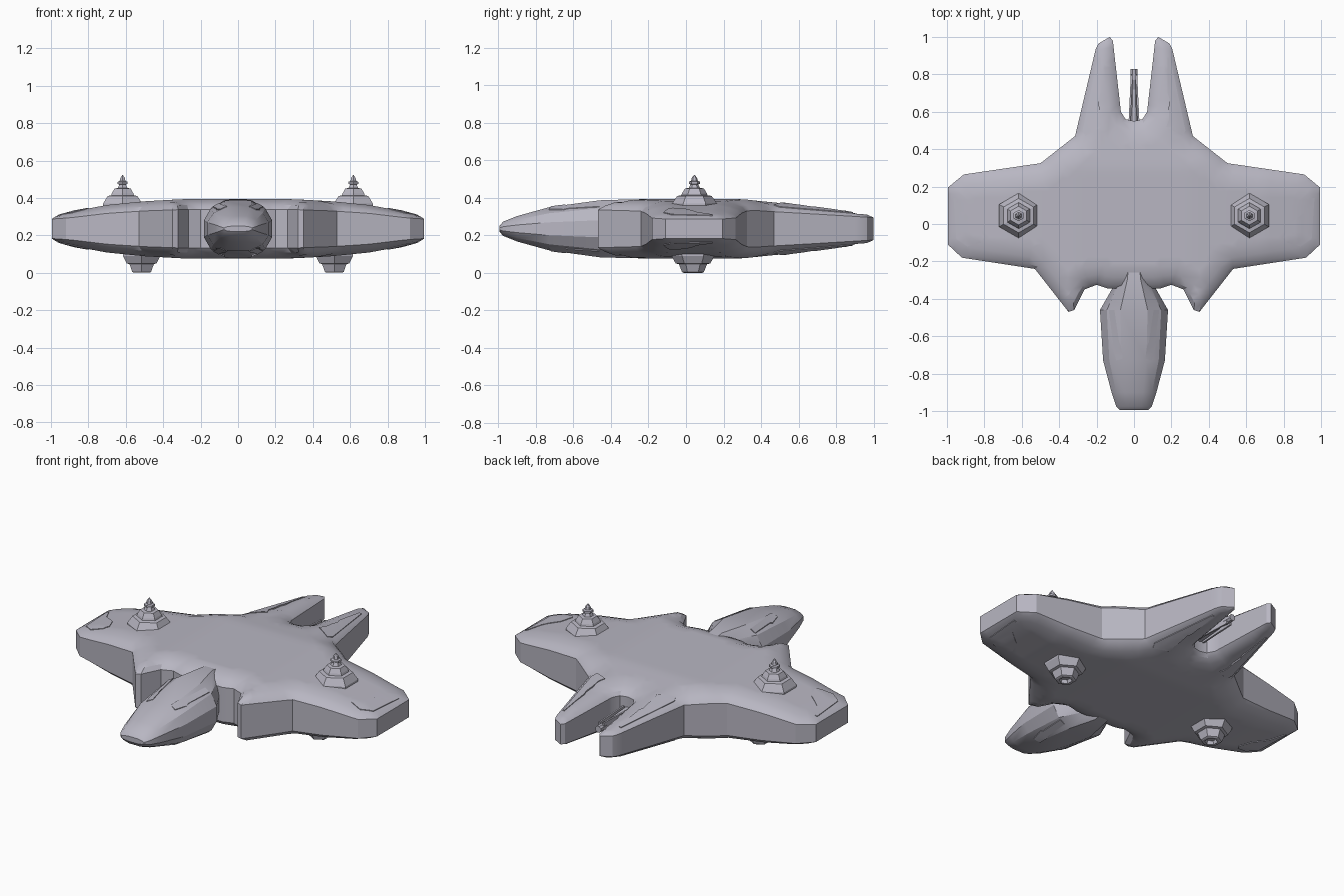
import bpy, bmesh, math
from mathutils import Vector
from mathutils.geometry import delaunay_2d_cdt, intersect_point_line

if "Cube" in bpy.data.objects:
    bpy.data.objects.remove(bpy.data.objects["Cube"])

MID = 0.235  # height of the hull's centre plane

paint = bpy.data.materials.new("lavender_grey")
paint.use_nodes = True
paint.diffuse_color = (0.48, 0.47, 0.54, 1)
paint.node_tree.nodes["Principled BSDF"].inputs["Base Color"].default_value = paint.diffuse_color


def lerp(table, t):
    """Piecewise linear lookup in (position, value) pairs."""
    for (a, u), (b, v) in zip(table, table[1:]):
        if t <= b:
            return u + (v - u) * max(0, t - a) / (b - a)
    return table[-1][1]


def finish(bm, name, smooth=True):
    bmesh.ops.recalc_face_normals(bm, faces=bm.faces)
    mesh = bpy.data.meshes.new(name)
    bm.to_mesh(mesh)
    bm.free()
    mesh.materials.append(paint)
    ob = bpy.data.objects.new(name, mesh)
    bpy.context.collection.objects.link(ob)
    if smooth:
        bpy.ops.object.select_all(action='DESELECT')
        ob.select_set(True)
        bpy.context.view_layer.objects.active = ob
        bpy.ops.object.shade_smooth_by_angle(angle=math.radians(28))
    return ob


def loft(name, rings, smooth=False):
    """Skin a row of closed rings and cap both ends."""
    bm = bmesh.new()
    rows = [[bm.verts.new(p) for p in ring] for ring in rings]
    n = len(rows[0])
    for a, b in zip(rows, rows[1:]):
        for i in range(n):
            j = (i + 1) % n
            bm.faces.new((a[i], a[j], b[j], b[i]))
    bm.faces.new(rows[0])
    bm.faces.new(rows[-1])
    return finish(bm, name, smooth)


def distance(p, outline):
    best = 9
    for a, b in zip(outline, outline[1:] + outline[:1]):
        q, t = intersect_point_line(p, a, b)
        q = a.lerp(b, min(1, max(0, t)))
        best = min(best, (p - q.to_2d()).length)
    return best


def slab(name, outline, top, bottom, step, insets=()):
    """Solid between two height functions inside a plan outline."""
    outline = [Vector(p) for p in outline]
    pairs = list(zip(outline, outline[1:] + outline[:1]))
    if sum(a.cross(b) for a, b in pairs) < 0:
        outline.reverse()
        pairs = list(zip(outline, outline[1:] + outline[:1]))
    rim, extra = [], []
    for a, b in pairs:
        n = max(1, round((b - a).length / step))
        normal = Vector((a.y - b.y, b.x - a.x)).normalized()
        for i in range(n):
            p = a.lerp(b, i / n)
            rim.append(p)
            extra += [(p + normal * d, d - 0.002) for d in insets]
    clear = max(insets, default=0) + step * 0.6
    size = int(1 / step) + 1
    extra += [(Vector((i * step, j * step)), clear)
              for i in range(-size, size + 1) for j in range(-size, size + 1)]
    lo = Vector((min(p.x for p in rim), min(p.y for p in rim)))
    hi = Vector((max(p.x for p in rim), max(p.y for p in rim)))
    inner = [p for p, d in extra if lo.x < p.x < hi.x and lo.y < p.y < hi.y
             and distance(p, outline) >= d]
    pts, _, tris, *_ = delaunay_2d_cdt(rim + inner, [], [list(range(len(rim)))], 1, 1e-5)
    bm = bmesh.new()
    up = [bm.verts.new((p.x, p.y, top(p))) for p in pts]
    down = [bm.verts.new((p.x, p.y, bottom(p))) for p in pts]
    used = {}
    for t in tris:
        bm.faces.new([up[i] for i in t])
        bm.faces.new([down[i] for i in reversed(t)])
        for i, j in zip(t, list(t[1:]) + [t[0]]):
            used.setdefault(frozenset((i, j)), []).append((i, j))
    for edge in used.values():
        if len(edge) == 1:
            i, j = edge[0]
            bm.faces.new((up[j], up[i], down[i], down[j]))
    bmesh.ops.delete(bm, geom=[v for v in bm.verts if not v.link_faces], context='VERTS')
    return finish(bm, name)


# Hull: prongs at the back, stub wings at the sides, claws at the front
half = [(0, 0.55), (0.045, 0.56), (0.07, 0.6), (0.113, 0.98), (0.13, 1), (0.19, 0.965),
        (0.205, 0.935), (0.315, 0.47), (0.5, 0.325), (0.91, 0.265), (0.995, 0.195),
        (0.995, -0.11), (0.92, -0.18), (0.53, -0.24), (0.35, -0.47), (0.32, -0.46),
        (0.265, -0.35), (0.2, -0.325), (0.14, -0.345)]
HULL = [Vector(p) for p in half + [(-x, y) for x, y in reversed(half) if x > 0]]
across = [(0.3, 0.158), (0.5, 0.147), (0.7, 0.127), (0.9, 0.09), (1, 0.08)]
along = [(0.3, 0.158), (0.45, 0.142), (0.7, 0.12), (1, 0.092)]
edge_profile = [(0, 0.65), (0.02, 0.8), (0.06, 0.91), (0.11, 1)]


def hull_half(p):
    size = min(lerp(across, abs(p.x)), lerp(along, p.y))
    return size * lerp(edge_profile, distance(p, HULL))


slab("hull", HULL, lambda p: MID + hull_half(p), lambda p: MID - hull_half(p),
     0.035, (0.02, 0.06, 0.11))

# Nose: twelve-sided sections, (y, half width, half height)
nose = [(-0.995, 0.075, 0.015), (-0.975, 0.095, 0.038), (-0.9, 0.12, 0.068),
        (-0.73, 0.165, 0.115), (-0.46, 0.182, 0.152), (-0.29, 0.085, 0.157),
        (-0.1, 0.07, 0.12)]
quarter = [(1, 0.3), (0.8, 0.72), (0.4, 1)]
upper = quarter + [(-x, z) for x, z in reversed(quarter)]
section = upper + [(-x, -z) for x, z in upper]
loft("nose", [[(x * w, y, MID + z * h) for x, z in section] for y, w, h in nose], True)


def nose_half(p):
    w = lerp([(y, w) for y, w, h in nose], p.y)
    h = lerp([(y, h) for y, w, h in nose], p.y)
    return h * lerp([(0.4, 1), (0.8, 0.72), (1, 0.3)], abs(p.x) / w)


# Thin surface plates, on both sides, above and below
plates = {
    "nose_plate": (nose_half, [(0.105, -0.46), (0.135, -0.46), (0.113, -0.63), (0.118, -0.65),
                               (0.095, -0.73), (0.06, -0.72), (0.07, -0.65), (0.08, -0.63)]),
    "wing_plate": (hull_half, [(0.965, 0.14), (0.95, 0.14), (0.91, 0.06), (0.83, 0),
                               (0.8, -0.07), (0.82, -0.1), (0.89, -0.12), (0.95, -0.08)]),
    "prong_plate": (hull_half, [(0.18, 0.89), (0.193, 0.89), (0.275, 0.5), (0.26, 0.47),
                                (0.172, 0.52), (0.188, 0.56), (0.185, 0.62), (0.19, 0.67),
                                (0.18, 0.7)]),
}
for name, (height, shape) in plates.items():
    for side, s in (("left", 1), ("right", -1)):
        for face, k in (("top", 1), ("bottom", -1)):
            slab(f"{name}_{side}_{face}", [(s * x, y) for x, y in shape],
                 lambda p: MID + k * (height(p) + 0.004),
                 lambda p: MID + k * (height(p) - 0.004), 0.02)


def turret(name, x, y, profile):
    """Stepped hexagonal tower from (radius, z) pairs."""
    corners = [math.radians(90 + 60 * i) for i in range(6)]
    loft(name, [[(x + r * math.cos(a), y + r * math.sin(a), z) for a in corners]
                for r, z in profile])


upper_tower = [(0.12, 0.32), (0.12, 0.37), (0.092, 0.41), (0.07, 0.414), (0.066, 0.425),
               (0.05, 0.45), (0.03, 0.453), (0.02, 0.472), (0.03, 0.474), (0.03, 0.486),
               (0.018, 0.49), (0.014, 0.507), (0.002, 0.522)]
lower_tower = [(0.115, 0.14), (0.115, 0.09), (0.092, 0.05), (0.075, 0.046), (0.058, 0.004),
               (0.05, 0), (0.036, 0), (0.03, 0.02)]
for side, s in (("left", 1), ("right", -1)):
    turret("upper_turret_" + side, s * 0.617, 0.045, upper_tower)
    turret("lower_turret_" + side, s * 0.515, 0.037, lower_tower)

# Tail gun between the prongs
gun = [(0.5, 0.03), (0.6, 0.026), (0.74, 0.016), (0.77, 0.015), (0.77, 0.02), (0.83, 0.02)]
ring = [math.radians(22.5 + 45 * i) for i in range(8)]
loft("tail_gun", [[(r * math.cos(a), y, MID + r * math.sin(a)) for a in ring] for y, r in gun])
for s in (1, -1):
    loft("gun_rail", [[(s * (x + dx), y, MID + dz) for dx, dz in
                       ((-0.005, -0.03), (0.005, -0.03), (0.005, 0.03), (-0.005, 0.03))]
                      for y, x in ((0.5, 0.026), (0.8, 0.012))])
